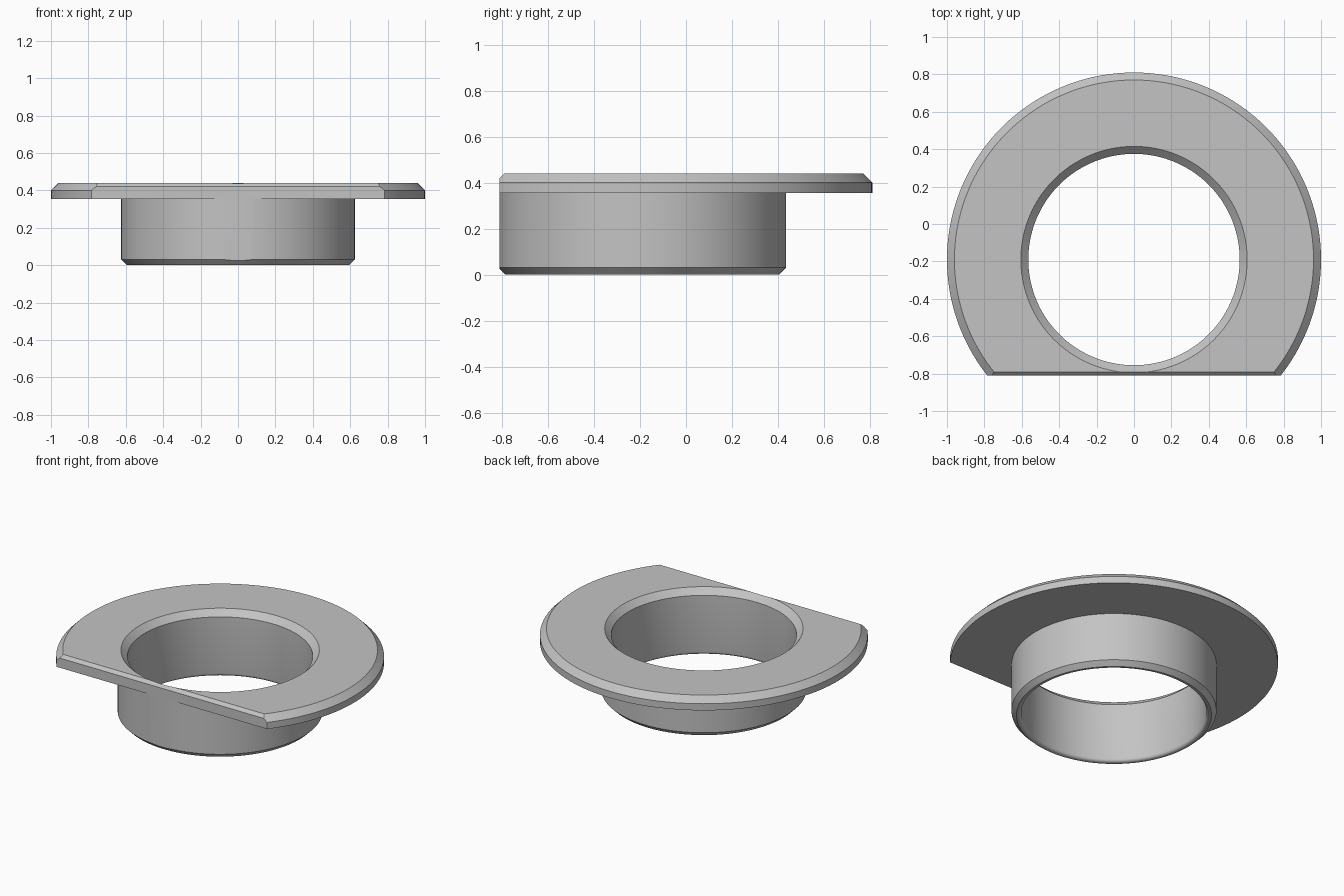
import bpy, bmesh, math
from mathutils import Matrix

if "Cube" in bpy.data.objects:
    bpy.data.objects.remove(bpy.data.objects["Cube"])

CENTRE_Y = -0.19   # axis of the bore
FLAT_Y = -0.81     # flat cut on the front of the flange
TOP = 0.44
SEGMENTS = 144

metal = bpy.data.materials.new("plain grey")
metal.diffuse_color = (0.55, 0.55, 0.55, 1)
metal.use_nodes = True
metal.node_tree.nodes["Principled BSDF"].inputs["Base Color"].default_value = metal.diffuse_color


def finish(bm, name):
    bmesh.ops.recalc_face_normals(bm, faces=bm.faces)
    mesh = bpy.data.meshes.new(name)
    bm.to_mesh(mesh)
    bm.free()
    mesh.materials.append(metal)
    obj = bpy.data.objects.new(name, mesh)
    bpy.context.collection.objects.link(obj)
    return obj


# Flanged bushing: closed (radius, height) section spun around the bore axis
fillet = [(0.585 - 0.02 * math.sin(a), 0.02 - 0.02 * math.cos(a))
          for a in (math.radians(d) for d in (0, 22.5, 45, 67.5, 90))]
profile = fillet + [
    (0.565, 0.40), (0.605, TOP),                # bore and its top chamfer
    (0.96, TOP), (1.0, 0.40), (1.0, 0.355),     # flange rim
    (0.625, 0.355), (0.625, 0.03), (0.595, 0),  # sleeve and lower chamfer
]
bm = bmesh.new()
rings = []
for i in range(SEGMENTS):
    a = 2 * math.pi * i / SEGMENTS
    rings.append([bm.verts.new((r * math.cos(a), CENTRE_Y + r * math.sin(a), z))
                  for r, z in profile])
n = len(profile)
for i in range(SEGMENTS):
    here, there = rings[i], rings[(i + 1) % SEGMENTS]
    for j in range(n):
        k = (j + 1) % n
        bm.faces.new((here[j], there[j], there[k], here[k]))
bushing = finish(bm, "flanged_bushing")

# Cutter for the front flat, with a small chamfer along its top edge
section = [(-2, -0.5), (FLAT_Y, -0.5), (FLAT_Y, TOP - 0.02),
           (FLAT_Y + 0.12, TOP + 0.10), (-2, TOP + 0.10)]
bm = bmesh.new()
ends = [[bm.verts.new((x, y, z)) for y, z in section] for x in (-2, 2)]
bm.faces.new(ends[0])
bm.faces.new(ends[1])
for j in range(len(section)):
    k = (j + 1) % len(section)
    bm.faces.new((ends[0][j], ends[0][k], ends[1][k], ends[1][j]))
cutter = finish(bm, "flat_cutter")
cutter.hide_render = True

# Cut the flat, then shade with crisp edges
bpy.context.view_layer.objects.active = bushing
bpy.ops.object.select_all(action='DESELECT')
bushing.select_set(True)
cut = bushing.modifiers.new("front_flat", 'BOOLEAN')
cut.operation = 'DIFFERENCE'
cut.solver = 'EXACT'
cut.object = cutter
bpy.ops.object.modifier_apply(modifier=cut.name)
bpy.data.objects.remove(cutter)
bpy.ops.object.shade_smooth_by_angle(angle=math.radians(30))
